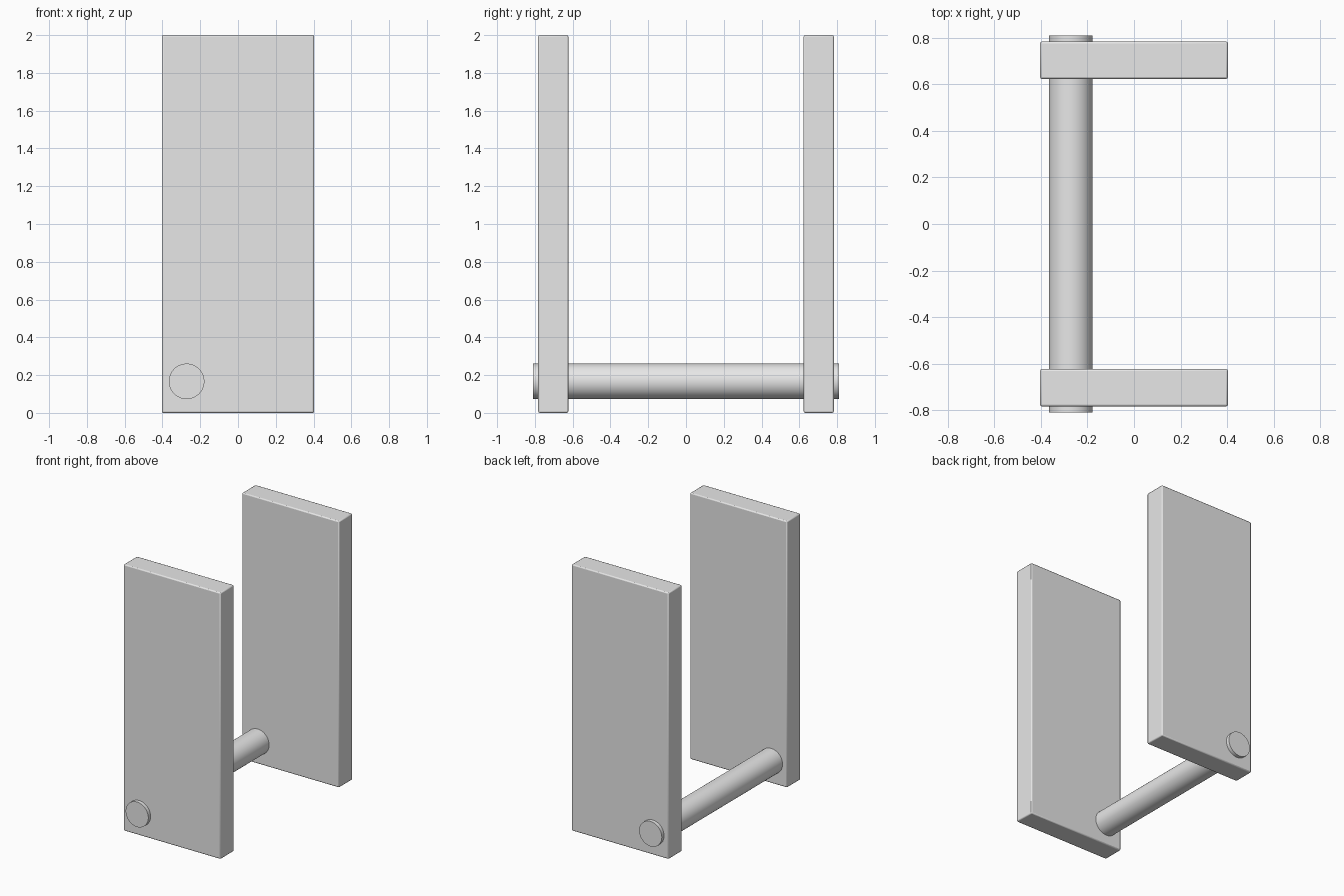
import bpy
import math

default_cube = bpy.data.objects.get("Cube")
if default_cube:
    bpy.data.objects.remove(default_cube, do_unlink=True)

# Single plain grey
grey = bpy.data.materials.new("plain grey")
grey.use_nodes = True
colour = (0.8, 0.8, 0.8, 1)
grey.diffuse_color = colour
grey.node_tree.nodes["Principled BSDF"].inputs["Base Color"].default_value = colour


def finish(obj, name):
    obj.name = name
    obj.data.materials.clear()
    obj.data.materials.append(grey)
    bpy.ops.object.shade_smooth_by_angle(angle=math.radians(35))


# Two upright boards with slightly eased edges
for side, name in ((-1, "front_panel"), (1, "back_panel")):
    bpy.ops.mesh.primitive_cube_add(size=1, location=(0, side * 0.703, 1))
    panel = bpy.context.object
    panel.scale = (0.806, 0.16, 2)
    bpy.ops.object.transform_apply(location=False, rotation=False, scale=True)
    finish(panel, name)
    bevel = panel.modifiers.new("eased edges", "BEVEL")
    bevel.width = 0.008
    bevel.segments = 2

# Round bar passing through both boards
bpy.ops.mesh.primitive_cylinder_add(
    vertices=64, radius=0.094, depth=1.62,
    location=(-0.272, 0, 0.167), rotation=(math.pi / 2, 0, 0))
finish(bpy.context.object, "cross_bar")
